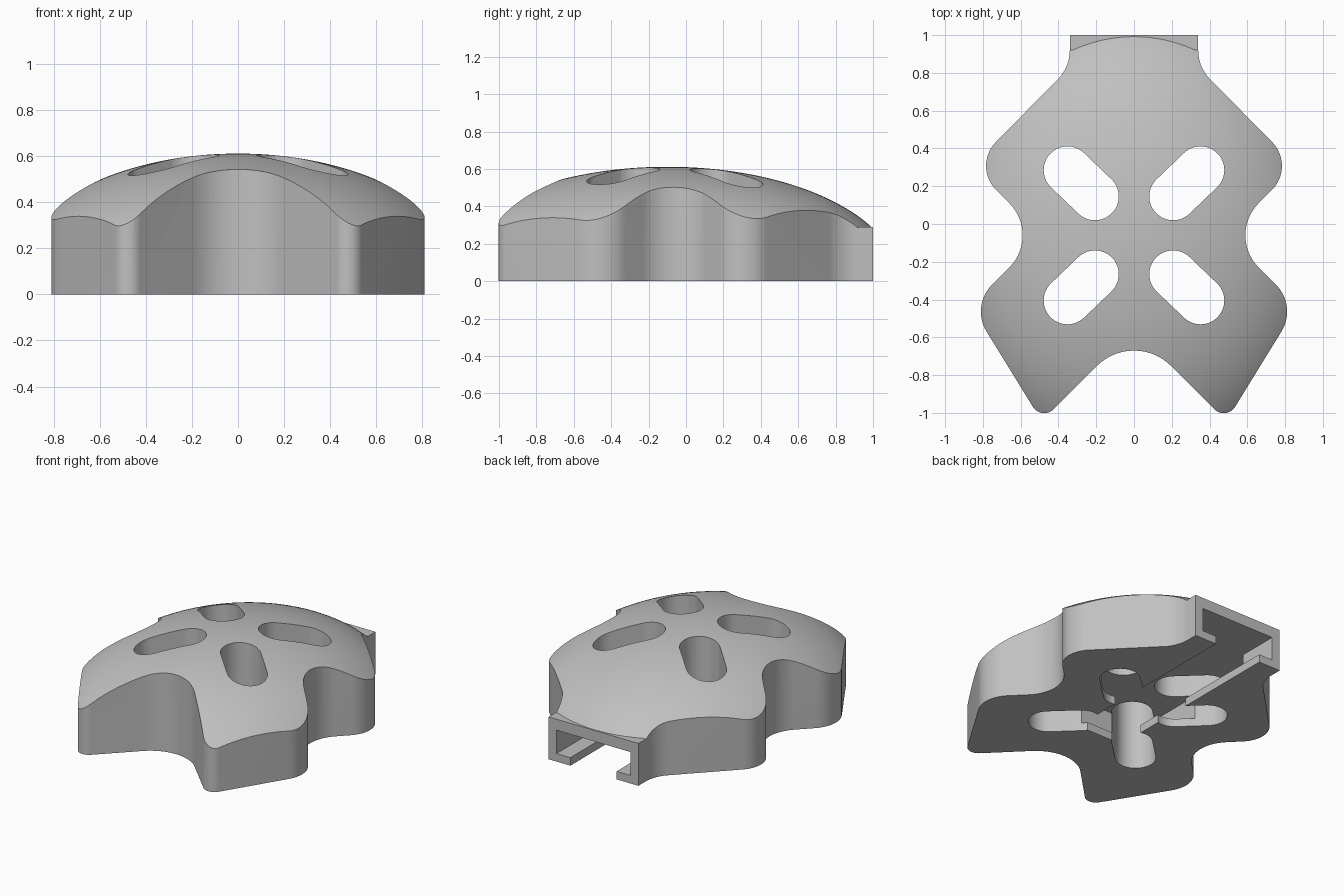
import bpy, bmesh, math
from mathutils import Vector, Matrix

old = bpy.data.objects.get("Cube")
if old:
    bpy.data.objects.remove(old, do_unlink=True)


def fillet(corners, steps=14):
    """Round each (x, y, radius) corner of a closed outline."""
    out = []
    for i, (x, y, r) in enumerate(corners):
        p = Vector((x, y))
        if r == 0:
            out.append(p)
            continue
        a = (Vector(corners[i - 1][:2]) - p).normalized()
        b = (Vector(corners[(i + 1) % len(corners)][:2]) - p).normalized()
        half = a.angle(b) / 2
        centre = p + (a + b).normalized() * (r / math.sin(half))
        start = p + a * (r / math.tan(half)) - centre
        sweep = math.pi - 2 * half
        if a.x * b.y - a.y * b.x > 0:
            sweep = -sweep
        for k in range(steps + 1):
            t = sweep * k / steps
            c, s = math.cos(t), math.sin(t)
            out.append(centre + Vector((c * start.x - s * start.y,
                                        s * start.x + c * start.y)))
    return out


def add_object(name, bm):
    bmesh.ops.recalc_face_normals(bm, faces=bm.faces)
    mesh = bpy.data.meshes.new(name)
    bm.to_mesh(mesh)
    bm.free()
    obj = bpy.data.objects.new(name, mesh)
    bpy.context.collection.objects.link(obj)
    return obj


def prism(name, points, z0, z1):
    bm = bmesh.new()
    face = bm.faces.new([bm.verts.new((p[0], p[1], z0)) for p in points])
    top = bmesh.ops.extrude_face_region(bm, geom=[face])["geom"]
    verts = [v for v in top if isinstance(v, bmesh.types.BMVert)]
    bmesh.ops.translate(bm, verts=verts, vec=(0, 0, z1 - z0))
    return add_object(name, bm)


def block(name, half_width, y0, y1, z0, z1):
    w = half_width
    return prism(name, [(-w, y0), (w, y0), (w, y1), (-w, y1)], z0, z1)


def combine(target, tool, operation):
    mod = target.modifiers.new(operation, 'BOOLEAN')
    mod.operation, mod.object, mod.solver = operation, tool, 'EXACT'
    bpy.context.view_layer.objects.active = target
    bpy.ops.object.modifier_apply(modifier=mod.name)
    bpy.data.objects.remove(tool, do_unlink=True)


# Body outline: half the corners, mirrored across x
side = [(0.34, 1.0, 0), (0.34, 0.83, 0.22), (0.857, 0.307, 0.18),
        (0.49, -0.06, 0.24), (0.864, -0.434, 0.2), (0.4886, -1.0436, 0.07)]
outline = side + [(0, -0.555, 0.278)] + [(-x, y, r) for x, y, r in reversed(side)]
body = prism("domed_body", fillet(outline), 0, 1)

# Domed top
bm = bmesh.new()
bmesh.ops.create_uvsphere(bm, u_segments=128, v_segments=96, radius=1,
                          matrix=Matrix.Translation((0, -0.1, 0))
                          @ Matrix.Diagonal((1.035, 1.24, 0.612, 1)))
combine(body, add_object("dome", bm), 'INTERSECT')

# Square collar at the back
combine(body, block("collar", 0.34, 0.92, 1.0, 0, 0.29), 'UNION')

# Sliding channel: wide cavity, wider inner chamber, narrow slot below
combine(body, block("channel", 0.28, -0.35, 1.1, 0.055, 0.215), 'DIFFERENCE')
combine(body, block("chamber", 0.38, -0.36, 0.72, 0.055, 0.215), 'DIFFERENCE')
combine(body, block("bottom_slot", 0.175, -0.33, 1.2, -0.1, 0.1), 'DIFFERENCE')

# Four slanted through holes
radius = 0.126
for sx in (-1, 1):
    for sy in (-1, 1):
        inner = Vector((0.207 * sx, -0.06 + 0.206 * sy))
        outer = Vector((0.352 * sx, -0.06 + 0.345 * sy))
        d = (outer - inner).normalized() * radius
        n = Vector((-d.y, d.x))
        rect = [inner - d - n, outer + d - n, outer + d + n, inner - d + n]
        pill = fillet([(p.x, p.y, radius * 0.999) for p in rect])
        combine(body, prism("hole", pill, -0.2, 1), 'DIFFERENCE')

# Plain grey finish
grey = bpy.data.materials.new("plain_grey")
grey.use_nodes = True
colour = (0.53, 0.53, 0.53, 1)
grey.diffuse_color = colour
grey.node_tree.nodes["Principled BSDF"].inputs["Base Color"].default_value = colour
body.data.materials.clear()
body.data.materials.append(grey)

bpy.ops.object.select_all(action='DESELECT')
body.select_set(True)
bpy.context.view_layer.objects.active = body
bpy.ops.object.shade_smooth_by_angle(angle=math.radians(30))
